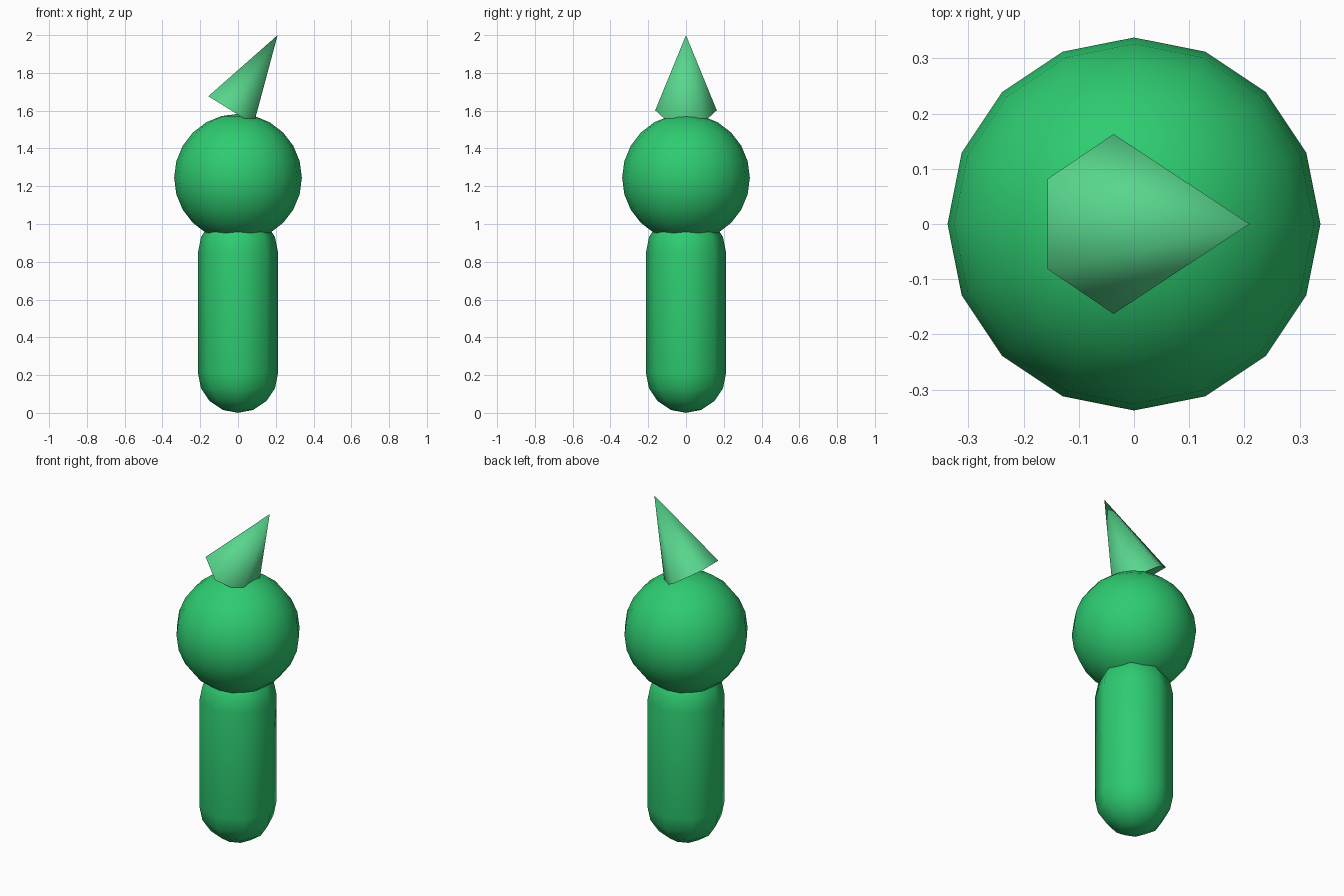
import bpy, bmesh
from math import sin, cos, pi, radians

if "Cube" in bpy.data.objects:
    bpy.data.objects.remove(bpy.data.objects["Cube"])


def material(name, rgb):
    mat = bpy.data.materials.new(name)
    mat.diffuse_color = (*rgb, 1)
    mat.use_nodes = True
    mat.node_tree.nodes["Principled BSDF"].inputs["Base Color"].default_value = mat.diffuse_color
    return mat


GREEN = material("green", (0.027, 0.604, 0.165))
LIGHT_GREEN = material("light_green", (0.098, 0.672, 0.266))


def lathe(name, profile, sides, mat, smooth_angle, start=0.0):
    """Revolve (radius, z) points around z; zero radius makes a pole."""
    bm = bmesh.new()
    rings = []
    for r, z in profile:
        if r < 1e-6:
            rings.append([bm.verts.new((0, 0, z))] * sides)
        else:
            rings.append([bm.verts.new((r * cos(start + 2 * pi * i / sides),
                                        r * sin(start + 2 * pi * i / sides), z))
                          for i in range(sides)])
    for a, b in zip(rings, rings[1:]):
        for i in range(sides):
            j = (i + 1) % sides
            bm.faces.new(list(dict.fromkeys((a[i], a[j], b[j], b[i]))))
    if profile[0][0] > 1e-6:
        bm.faces.new(rings[0][::-1])
    bmesh.ops.recalc_face_normals(bm, faces=bm.faces)
    mesh = bpy.data.meshes.new(name)
    bm.to_mesh(mesh)
    bm.free()
    obj = bpy.data.objects.new(name, mesh)
    bpy.context.collection.objects.link(obj)
    mesh.materials.append(mat)
    bpy.ops.object.select_all(action='DESELECT')
    obj.select_set(True)
    bpy.context.view_layer.objects.active = obj
    bpy.ops.object.shade_smooth_by_angle(angle=radians(smooth_angle))
    return obj


def arc(r, z, a0, a1, steps):
    angles = [radians(a0 + (a1 - a0) * i / steps) for i in range(steps + 1)]
    return [(r * cos(a), z + r * sin(a)) for a in angles]


# Capsule body
R = 0.212
lathe("body", arc(R, R, -90, 0, 4) + arc(R, 0.85, 0, 90, 4), 8, GREEN, 60)

# Round head
lathe("head", arc(0.338, 1.245, -90, 90, 12), 16, GREEN, 60)

# Six-sided pointed hat, tilted towards +x
hat = lathe("hat", [(0.163, 0), (0, 0.468)], 6, LIGHT_GREEN, 65, start=pi / 6)
hat.location = (-0.037, 0, 1.602)
hat.rotation_euler.y = 0.555
